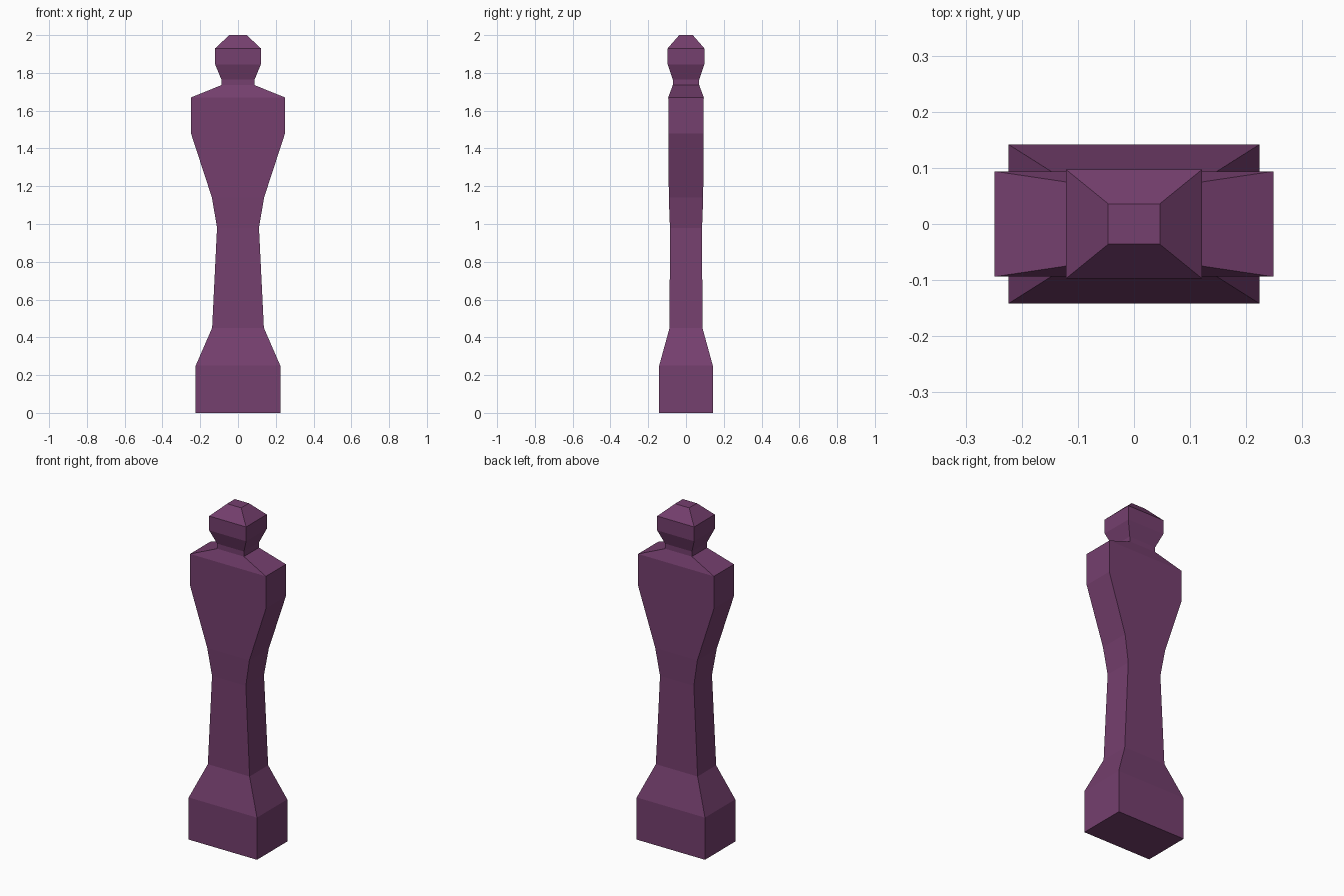
import bpy
import bmesh

cube = bpy.data.objects.get("Cube")
if cube:
    bpy.data.objects.remove(cube, do_unlink=True)

# Single plum colour
PLUM = (0.178, 0.050, 0.156, 1.0)
plum = bpy.data.materials.new("plum")
plum.use_nodes = True
plum.diffuse_color = PLUM
bsdf = next(n for n in plum.node_tree.nodes if n.type == 'BSDF_PRINCIPLED')
bsdf.inputs["Base Color"].default_value = PLUM
bsdf.inputs["Roughness"].default_value = 0.8

# Rectangular cross-sections from the foot up: height, half width, half depth
SECTIONS = [
    (0.00, 0.224, 0.142), (0.25, 0.224, 0.142),    # plinth
    (0.45, 0.137, 0.087), (0.98, 0.111, 0.085),    # flared foot, tapered shaft
    (1.14, 0.138, 0.091), (1.48, 0.249, 0.093),    # waist, widening body
    (1.67, 0.249, 0.094), (1.735, 0.088, 0.070),   # shoulders
    (1.765, 0.088, 0.070),                         # neck
    (1.845, 0.121, 0.097), (1.93, 0.121, 0.097),   # head
    (2.00, 0.046, 0.036),                          # bevelled crown
]


def loft(name, sections, material):
    """Skin a stack of rectangles into one closed flat-faced solid."""
    bm = bmesh.new()
    corners = [(-1, -1), (1, -1), (1, 1), (-1, 1)]
    rings = [[bm.verts.new((sx * hx, sy * hy, z)) for sx, sy in corners]
             for z, hx, hy in sections]
    for low, high in zip(rings, rings[1:]):
        for i in range(4):
            j = (i + 1) % 4
            bm.faces.new((low[i], low[j], high[j], high[i]))
    bm.faces.new(rings[0][::-1])
    bm.faces.new(rings[-1])
    bmesh.ops.recalc_face_normals(bm, faces=bm.faces[:])
    mesh = bpy.data.meshes.new(name)
    bm.to_mesh(mesh)
    bm.free()
    mesh.materials.append(material)
    obj = bpy.data.objects.new(name, mesh)
    bpy.context.collection.objects.link(obj)
    return obj


loft("carved_post", SECTIONS, plum)
